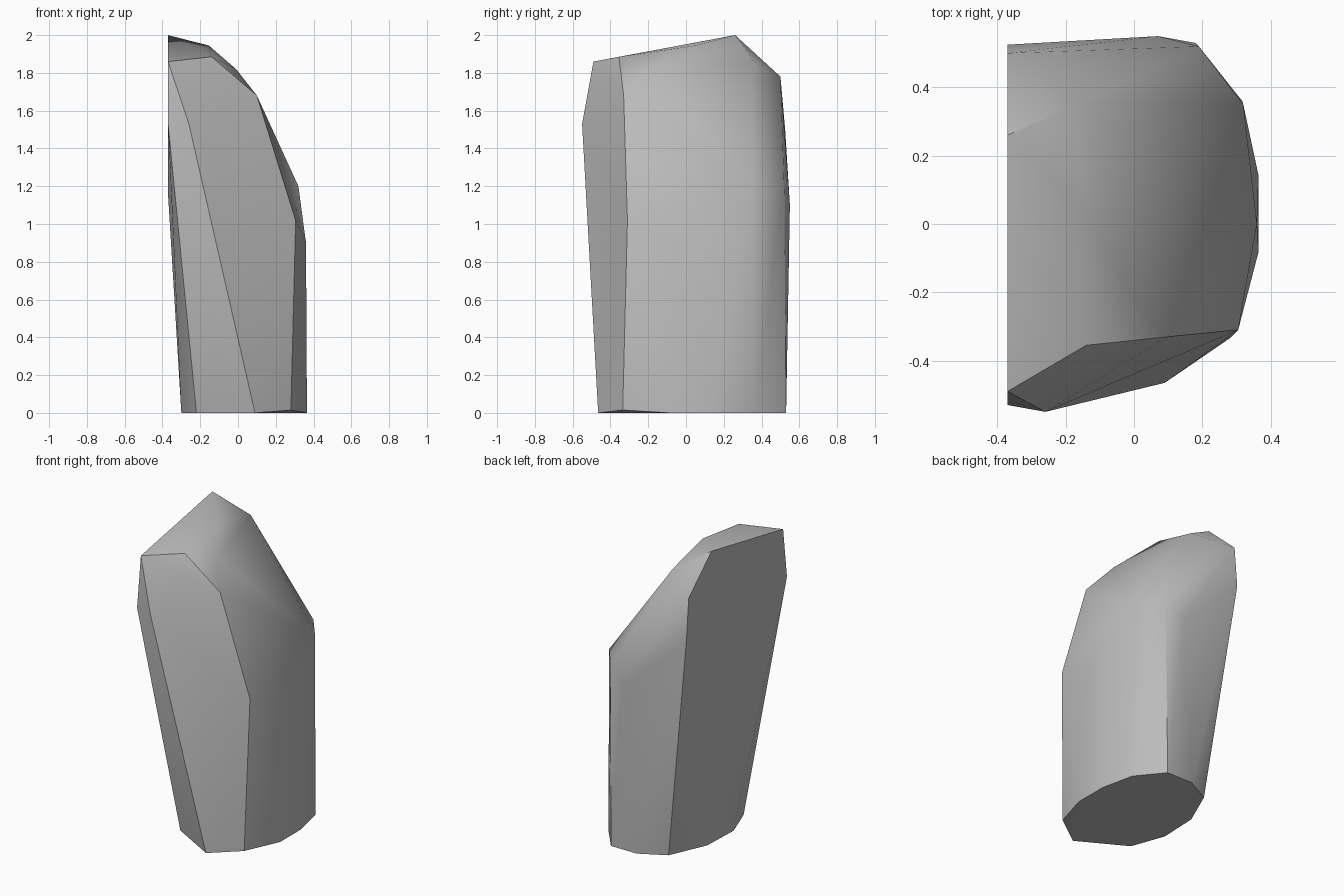
import bpy
import bmesh
import math

cube = bpy.data.objects.get("Cube")
if cube:
    bpy.data.objects.remove(cube, do_unlink=True)

# Stone colour
stone = bpy.data.materials.new("stone_grey")
stone.use_nodes = True
grey = (0.5, 0.5, 0.5, 1)
stone.diffuse_color = grey
stone.node_tree.nodes["Principled BSDF"].inputs["Base Color"].default_value = grey

# Outline of the base on the ground
base = [(-.22, -.29), (.09, -.465), (.365, -.08), (.365, .14), (.317, .36),
        (.18, .53), (-.01, .53), (-.18, .44), (-.29, .19), (-.3, -.07)]

# Corners of the flat split side
split_x = -.37
split_side = [(.26, 2), (-.49, 1.86), (-.53, 1.53), (.5, 1.78),
              (.525, 1.5), (-.08, 1.15), (.19, 1.15)]

# Corners of the chipped crown and shoulders
crown = [(-.14, -.355, 1.885), (-.155, .05, 1.945), (-.155, .355, 1.865),
         (-.01, -.2, 1.82), (.1, -.33, 1.68)]
shoulders = [(-.26, -.55, 1.53), (.305, -.31, 1.02), (.36, 0, .9),
             (.32, .35, 1.2), (.19, .52, 1.2), (.07, .55, 1.1), (.28, -.335, .015)]

# Wrap the corners into one faceted stone
bm = bmesh.new()
for x, y in base:
    bm.verts.new((x, y, 0))
for y, z in split_side:
    bm.verts.new((split_x, y, z))
for corner in crown + shoulders:
    bm.verts.new(corner)
bmesh.ops.convex_hull(bm, input=bm.verts[:])
bmesh.ops.delete(bm, geom=[v for v in bm.verts if not v.link_faces], context='VERTS')
bmesh.ops.dissolve_limit(bm, angle_limit=math.radians(1), verts=bm.verts[:], edges=bm.edges[:])
bmesh.ops.recalc_face_normals(bm, faces=bm.faces[:])

mesh = bpy.data.meshes.new("standing_stone")
bm.to_mesh(mesh)
bm.free()
mesh.materials.append(stone)
rock = bpy.data.objects.new("standing_stone", mesh)
bpy.context.collection.objects.link(rock)

# Soften shallow facets, keep the chipped edges crisp
bpy.ops.object.select_all(action='DESELECT')
rock.select_set(True)
bpy.context.view_layer.objects.active = rock
bpy.ops.object.shade_smooth_by_angle(angle=math.radians(30))
